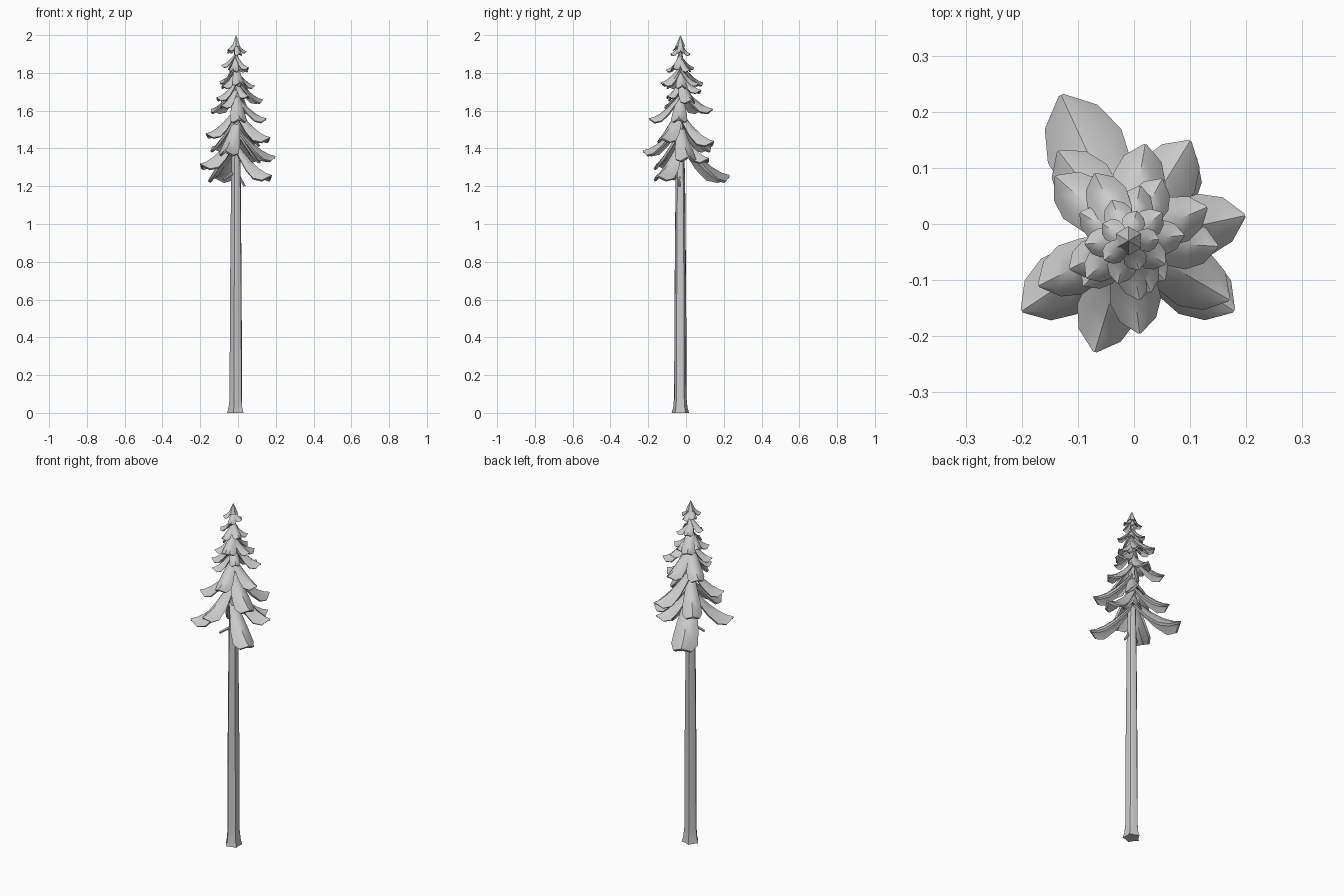
import bpy, bmesh, math
from mathutils import Vector

cube = bpy.data.objects.get("Cube")
if cube:
    bpy.data.objects.remove(cube, do_unlink=True)

grey = bpy.data.materials.new("plain grey")
grey.use_nodes = True
colour = (0.6, 0.6, 0.6, 1)
grey.diffuse_color = colour
grey.node_tree.nodes["Principled BSDF"].inputs["Base Color"].default_value = colour

AXIS = Vector((-0.01, -0.03, 0))


def finish(name, bm, angle):
    """Turn a bmesh into a smooth shaded grey object."""
    bmesh.ops.recalc_face_normals(bm, faces=bm.faces)
    mesh = bpy.data.meshes.new(name)
    bm.to_mesh(mesh)
    bm.free()
    mesh.materials.append(grey)
    obj = bpy.data.objects.new(name, mesh)
    bpy.context.collection.objects.link(obj)
    bpy.ops.object.select_all(action="DESELECT")
    obj.select_set(True)
    bpy.context.view_layer.objects.active = obj
    bpy.ops.object.shade_smooth_by_angle(angle=math.radians(angle))
    return obj


def skin(bm, rings, closed):
    """Bridge consecutive rows of points with quads."""
    rows = [[bm.verts.new(p) for p in ring] for ring in rings]
    for a, b in zip(rows, rows[1:]):
        n = len(a)
        for i in range(n if closed else n - 1):
            j = (i + 1) % n
            bm.faces.new((a[i], a[j], b[j], b[i]))
    return rows


# Trunk: tall tapered stem, with root lobes at the foot
def trunk_ring(z, radius, lobe, sides=10):
    ring = []
    for i in range(sides):
        a = math.tau * i / sides
        r = radius * (1 + (lobe if i % 2 else -lobe))
        ring.append(AXIS + Vector((r * math.cos(a), r * math.sin(a), z)))
    return ring


bm = bmesh.new()
profile = [(0, 0.042, 0.15), (0.03, 0.036, 0.1), (0.08, 0.033, 0.05),
           (0.6, 0.031, 0.05), (1.2, 0.026, 0.04), (1.6, 0.017, 0), (1.97, 0.004, 0)]
rows = skin(bm, [trunk_ring(*p) for p in profile], True)
bm.faces.new(rows[0])
bm.faces.new(rows[-1])
finish("trunk", bm, 35)


# Dead twigs just below the crown
def twig(name, start, end):
    start, end = Vector(start), Vector(end)
    bm = bmesh.new()
    bmesh.ops.create_cone(bm, cap_ends=True, segments=5, radius1=0.009,
                          radius2=0.006, depth=(end - start).length)
    turn = (end - start).to_track_quat("Z", "Y").to_matrix().to_4x4()
    bm.transform(turn)
    bmesh.ops.translate(bm, verts=bm.verts, vec=(start + end) / 2)
    finish(name, bm, 40)


twig("right_twig", (-0.01, -0.03, 1.28), (-0.075, -0.065, 1.235))
twig("left_twig", (0, -0.03, 1.26), (0.035, -0.035, 1.2))


# Boughs: drooping folded leaf shapes, flattening out towards the tip
OUTLINE = [(0, 0.4), (0.2, 0.62), (0.42, 0.88), (0.65, 1), (0.85, 0.72), (1, 0.06)]


def bough(name, x, y, z):
    tip = Vector((x, y, 0)) - AXIS
    length = tip.length
    out = tip.normalized()
    side = Vector((-out.y, out.x, 0))
    half = 0.22 * length + 0.009
    drop = 0.72 * length + 0.012
    rows = []
    for t, w in OUTLINE:
        spine = AXIS + out * length * t
        height = z + drop * (1 - t) ** 1.6
        row = []
        for s in (-1, -0.6, 0, 0.6, 1):
            sag = 0.85 * half * w * abs(s) ** 1.7
            row.append(spine + side * half * w * s + Vector((0, 0, height - sag)))
        rows.append(row)
    bm = bmesh.new()
    skin(bm, rows, False)
    bmesh.ops.recalc_face_normals(bm, faces=bm.faces)
    if sum(f.normal.z for f in bm.faces) < 0:
        bmesh.ops.reverse_faces(bm, faces=bm.faces)
    # Close the underside with a shallower inner sheet
    bmesh.ops.solidify(bm, geom=bm.faces[:], thickness=0.05 * length + 0.002)
    finish(name, bm, 50)


# Large boughs, given by their tips
TIPS = [(-0.13, 0.23, 1.26), (0.178, -0.155, 1.26), (-0.2, -0.155, 1.32),
        (0.198, 0.015, 1.36), (-0.07, -0.228, 1.39), (0.11, 0.12, 1.35),
        (-0.135, 0.13, 1.41), (0.1, 0.148, 1.44), (0.17, -0.135, 1.46),
        (-0.17, -0.11, 1.48), (0.01, -0.195, 1.56), (0.15, -0.04, 1.56),
        (-0.14, 0.085, 1.61), (0.02, 0.142, 1.61), (-0.09, -0.11, 1.63),
        (0.13, 0.03, 1.66), (-0.115, -0.08, 1.67), (0.055, -0.1, 1.68),
        (0.05, 0.08, 1.71), (-0.07, 0.09, 1.75), (0.01, -0.135, 1.75)]
for i, tip in enumerate(TIPS):
    bough("bough_%d" % (i + 1), *tip)

# Small boughs in tiers up to the tip
for tier, (z, reach) in enumerate([(1.745, 0.1), (1.83, 0.078), (1.915, 0.055)]):
    for k in range(5):
        a = math.tau * k / 5 + 0.6 * tier + 0.1
        bough("upper_bough_%d_%d" % (tier + 1, k + 1), AXIS.x + reach * math.cos(a),
              AXIS.y + reach * math.sin(a), z + 0.012 * (k % 3 - 1))

# Pointed cap on top
bm = bmesh.new()
bmesh.ops.create_cone(bm, cap_ends=True, segments=6, radius1=0.026, radius2=0, depth=0.06)
bmesh.ops.translate(bm, verts=bm.verts, vec=AXIS + Vector((0, 0, 1.97)))
finish("crown_tip", bm, 40)
